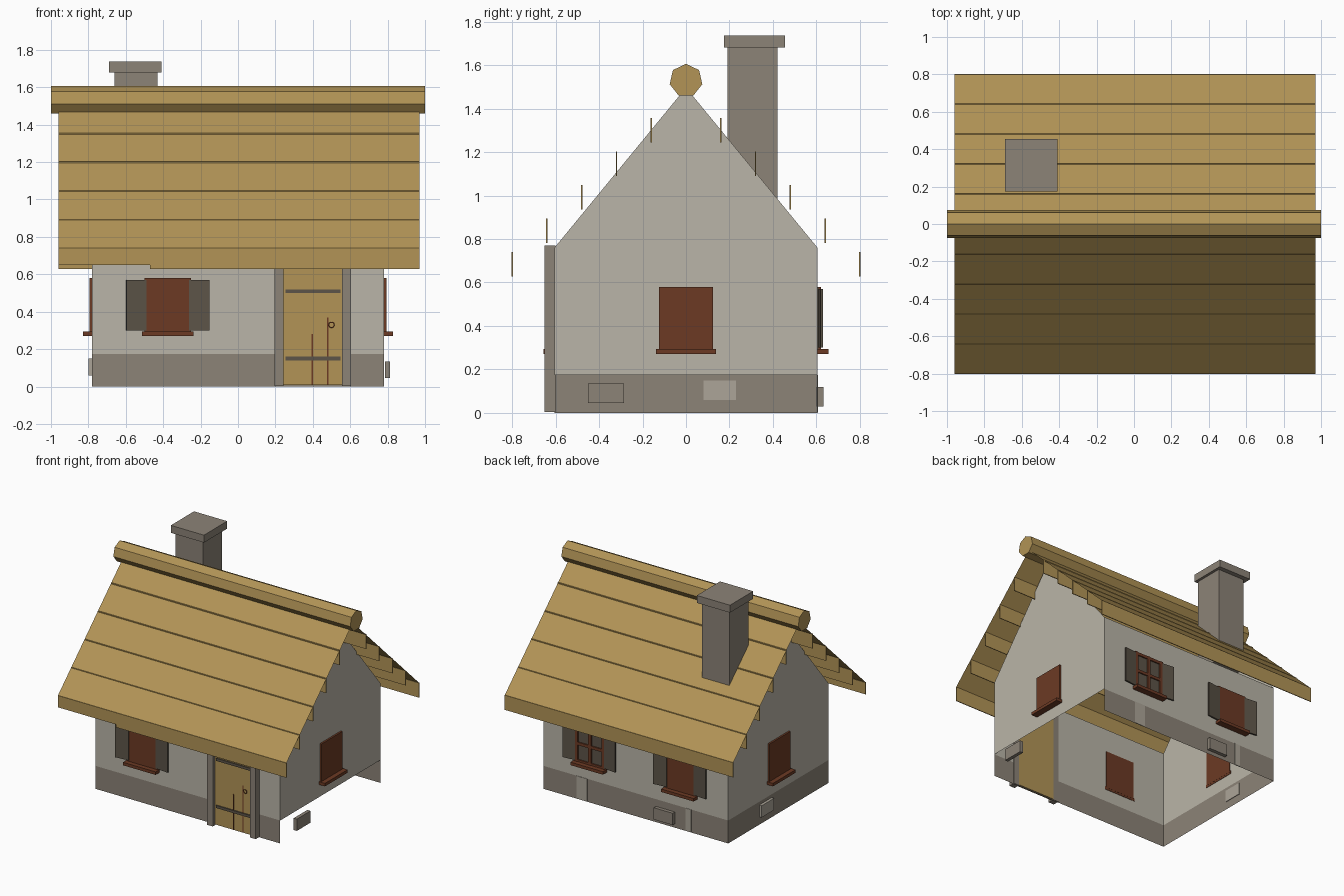
import bpy, bmesh
from math import radians, pi
from mathutils import Matrix, Vector

if "Cube" in bpy.data.objects:
    bpy.data.objects.remove(bpy.data.objects["Cube"])


def material(name, rgb):
    lin = [(c / 255 / 12.92) if c < 11 else ((c / 255 + 0.055) / 1.055) ** 2.4 for c in rgb]
    m = bpy.data.materials.new(name)
    m.use_nodes = True
    m.diffuse_color = (*lin, 1)
    m.node_tree.nodes["Principled BSDF"].inputs["Base Color"].default_value = (*lin, 1)
    return m


PLASTER = material("plaster", (186, 181, 168))
STONE = material("stone", (140, 131, 119))
PALE = material("pale_stone", (172, 165, 152))
THATCH = material("straw_and_pine", (178, 148, 86))
WOOD = material("red_brown_wood", (108, 58, 36))
DARK = material("weathered_dark_wood", (92, 84, 72))


def finish(name, bm, mat, matrix=Matrix()):
    bm.transform(matrix)
    me = bpy.data.meshes.new(name)
    bm.to_mesh(me)
    bm.free()
    me.materials.append(mat)
    ob = bpy.data.objects.new(name, me)
    bpy.context.scene.collection.objects.link(ob)
    return ob


def box(name, x, y, z, mat, matrix=Matrix()):
    """Box from (min, max) pairs on each axis."""
    bm = bmesh.new()
    bmesh.ops.create_cube(bm, size=1)
    for v in bm.verts:
        v.co = [(lo + hi) / 2 + c * (hi - lo) for c, (lo, hi) in zip(v.co, (x, y, z))]
    return finish(name, bm, mat, matrix)


def sheet(name, points, mat):
    """Single flat face."""
    bm = bmesh.new()
    bm.faces.new([bm.verts.new(p) for p in points])
    return finish(name, bm, mat)


def wall_frame(x, y, degrees):
    """Local frame of a wall: -y points outwards."""
    return Matrix.Translation((x, y, 0)) @ Matrix.Rotation(radians(degrees), 4, "Z")


W, D = 0.78, 0.605          # half width and half depth of the house
BASE, EAVE = 0.175, 0.76    # plinth top and wall top

# Long walls and their plinths
for side, s in (("front", -1), ("back", 1)):
    for part, lo, hi, mat in (("wall", BASE, EAVE, PLASTER), ("plinth", 0, BASE, STONE)):
        pts = [(s * -W, s * D, lo), (s * -W, s * D, hi), (s * W, s * D, hi), (s * W, s * D, lo)]
        sheet(f"{side}_{part}", pts, mat)

# Gable walls; only the right one has a plinth
for side, s in (("left", 1), ("right", -1)):
    profile = [(-D, BASE), (D, BASE), (D, EAVE), (0.03, 1.46), (-0.03, 1.46), (-D, EAVE)]
    sheet(f"{side}_gable", [(s * W, s * y, z) for y, z in profile], PLASTER)
sheet("right_plinth", [(-W, D, 0), (-W, -D, 0), (-W, -D, BASE), (-W, D, BASE)], STONE)


# Roof slopes with a drop board under every course
RX = (-0.96, 0.97)
for side, s in (("front", -1), ("back", 1)):
    a, b = (RX if s < 0 else RX[::-1])
    sheet(f"{side}_roof", [(a, s * 0.8, 0.74), (b, s * 0.8, 0.74),
                           (b, s * 0.03, 1.475), (a, s * 0.03, 1.475)], THATCH)
    for i in range(5):
        y, z = 0.8 - 0.16 * i, 0.74 + 0.154 * i
        spans = [(RX[0], RX[1], 0.112)]
        if i == 0 and s < 0:
            spans = [(RX[0], -0.47, 0.09), (-0.47, RX[1], 0.112)]
        for x0, x1, drop in spans:
            box(f"{side}_course_{i}", (x0, x1), (s * y - 0.003, s * y + 0.003),
                (z - drop, z), THATCH)

# Ridge pole, seven sided with one corner upwards
bm = bmesh.new()
bmesh.ops.create_cone(bm, cap_ends=True, segments=7, radius1=0.077, radius2=0.077, depth=2)
top = max(bm.verts, key=lambda v: v.co.y)
spin = Vector((0, 1)).angle_signed(top.co.xy)
upright = Matrix.Rotation(pi / 2, 4, "Z") @ Matrix.Rotation(pi / 2, 4, "X")
finish("ridge_pole", bm, THATCH,
       Matrix.Translation((0, 0, 1.529)) @ upright @ Matrix.Rotation(spin, 4, "Z"))

# Chimney
box("chimney_stack", (-0.66, -0.43), (0.19, 0.42), (0.95, 1.68), STONE)
box("chimney_cap", (-0.69, -0.41), (0.175, 0.455), (1.68, 1.737), STONE)


def window(name, frame, glazed=False, shutters=True):
    w = 0.125
    z = (0.285, 0.58)
    box(f"{name}_sill", (-0.137, 0.137), (-0.05, 0.003), (0.27, 0.293), WOOD, frame)
    if glazed:
        box(f"{name}_pane", (-w, w), (-0.005, 0.005), z, DARK, frame)
        for k, x in enumerate((-w + 0.012, 0, w - 0.012)):
            box(f"{name}_upright_{k}", (x - 0.012, x + 0.012), (-0.016, 0.003), z, WOOD, frame)
        for k, h in enumerate((0.297, 0.43, 0.568)):
            box(f"{name}_bar_{k}", (-w, w), (-0.014, 0.003), (h - 0.011, h + 0.011), WOOD, frame)
    else:
        box(f"{name}_panel", (-w, w), (-0.014, 0.004), z, WOOD, frame)
    if shutters:
        for side, s in (("a", 1), ("b", -1)):
            hinge = frame @ Matrix.Translation((s * 0.115, -0.005, 0)) \
                @ Matrix.Rotation(radians(-6 * s), 4, "Z")
            box(f"{name}_shutter_{side}", sorted((0, s * 0.108)), (-0.01, 0.002),
                (0.3, 0.57), DARK, hinge)


window("front_window", wall_frame(-0.375, -D, 0))
window("back_left_window", wall_frame(0.38, D, 180), glazed=True)
window("back_right_window", wall_frame(-0.385, D, 180))
window("left_window", wall_frame(W, 0, 90), shutters=False)
window("right_window", wall_frame(-W, 0, -90), shutters=False)

# Door with posts, lintel, straps, plank gaps and ring handle
box("door", (0.24, 0.56), (-0.622, -0.6), (0.008, 0.7), THATCH)
for side, x in (("right", 0.195), ("left", 0.557)):
    box(f"door_post_{side}", (x, x + 0.047), (-0.65, -0.6), (0.003, 0.77), STONE)
box("door_lintel", (0.24, 0.56), (-0.648, -0.6), (0.64, 0.77), STONE)
for k, z in enumerate((0.15, 0.51)):
    box(f"door_strap_{k}", (0.255, 0.548), (-0.63, -0.62), (z - 0.01, z + 0.01), DARK)
for k, (x, h) in enumerate(((0.397, 0.28), (0.48, 0.37))):
    box(f"door_plank_gap_{k}", (x - 0.003, x + 0.003), (-0.625, -0.62), (0.01, h), WOOD)
bpy.ops.mesh.primitive_torus_add(major_segments=10, minor_segments=5, major_radius=0.014,
                                 minor_radius=0.003, location=(0.5, -0.628, 0.33),
                                 rotation=(pi / 2, 0, 0))
handle = bpy.context.object
handle.name = "door_handle"
handle.data.materials.append(WOOD)

# Protruding foundation stones
box("left_stone", (0.785, 0.812), (-0.45, -0.285), (0.045, 0.135), STONE)
box("right_stone", (-0.8, -0.775), (0.08, 0.23), (0.06, 0.15), PALE)
box("back_stone", (-0.33, -0.17), (0.6, 0.632), (0.03, 0.12), STONE)

# Pale repairs in the back plinth
for k, (x0, x1) in enumerate(((0.41, 0.5), (-0.47, -0.42))):
    box(f"back_patch_{k}", (x0, x1), (D - 0.003, D + 0.003), (0.002, BASE), PALE)
